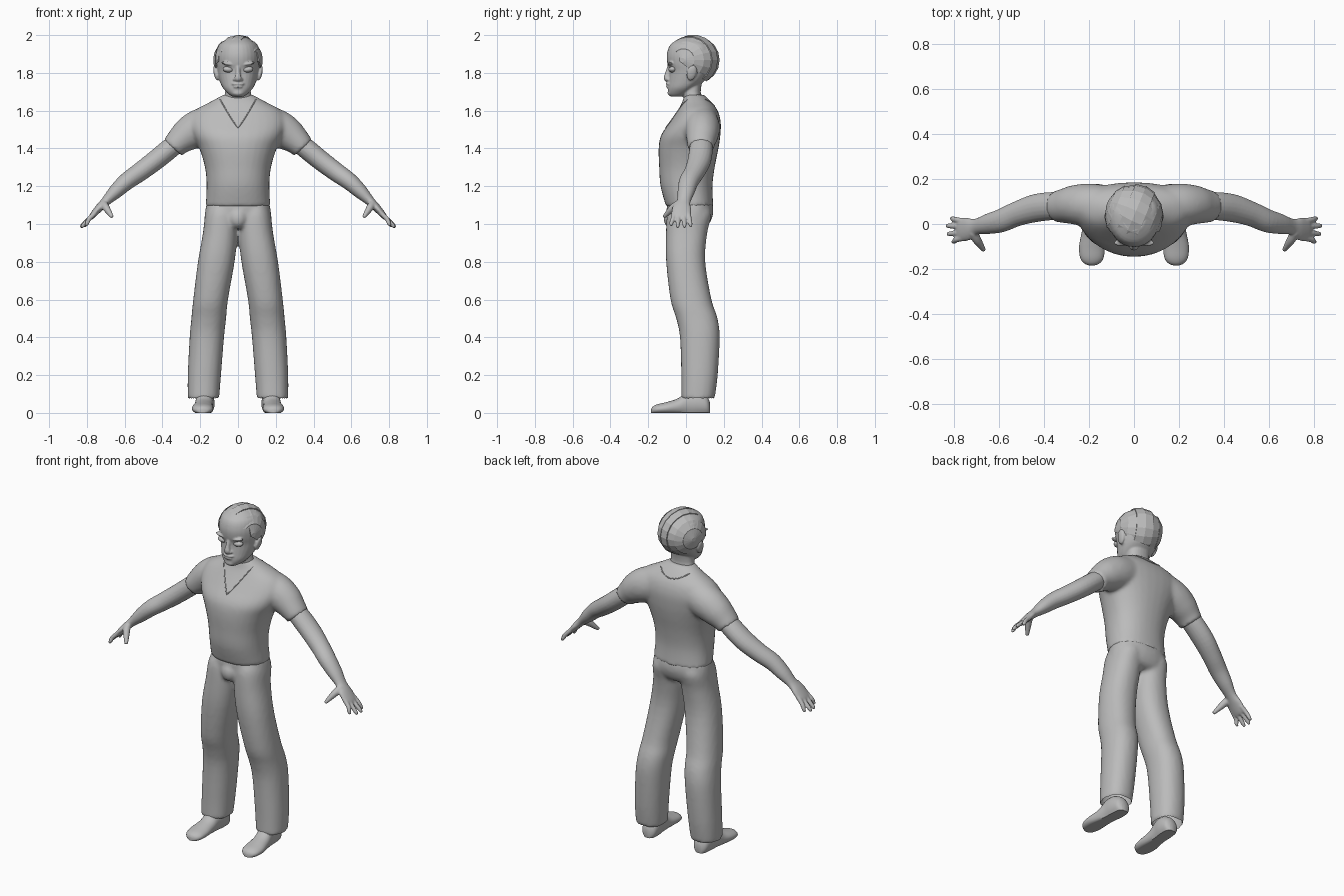
import bpy, bmesh, math
from mathutils import Vector, Matrix
from mathutils.bvhtree import BVHTree

if "Cube" in bpy.data.objects:
    bpy.data.objects.remove(bpy.data.objects["Cube"])

clay = bpy.data.materials.new("plain grey")
clay.use_nodes = True
clay.diffuse_color = (0.5, 0.5, 0.5, 1)
clay.node_tree.nodes["Principled BSDF"].inputs["Base Color"].default_value = (0.5, 0.5, 0.5, 1)


def dense(rows, k=4):
    """Smoothly fill in rows between the given ones."""
    out = []
    for i in range(len(rows) - 1):
        p = [rows[max(0, min(len(rows) - 1, i + j))] for j in (-1, 0, 1, 2)]
        for s in range(k):
            t = s / k
            out.append([b + 0.5 * t * (c - a + t * (2*a - 5*b + 4*c - d + t * (3*b - a - 3*c + d)))
                        for a, b, c, d in zip(*p)])
    return out + [list(rows[-1])]


def bridge(bm, rings):
    """Skin a list of rings and close both ends."""
    vs = [[bm.verts.new(p) for p in r] for r in rings]
    n = len(vs[0])
    for a, b in zip(vs, vs[1:]):
        for i in range(n):
            bm.faces.new((a[i], a[(i + 1) % n], b[(i + 1) % n], b[i]))
    bm.faces.new(vs[0][::-1])
    bm.faces.new(vs[-1])


def stack(bm, rows, n=32, mid=0.55, square=0.9, side=1):
    """Upright form: rows of z, x centre, half width, front y, back y."""
    rings = []
    for z, x, w, f, b in dense(rows):
        yc, ring = f + mid * (b - f), []
        for i in range(n):
            a = math.tau * i / n
            c, s = math.cos(a), math.sin(a)
            sx = math.copysign(abs(c) ** square, c)
            sy = math.copysign(abs(s) ** square, s)
            ring.append((side * (x + w * sx), yc + sy * (b - yc if s > 0 else yc - f), z))
        rings.append(ring)
    bridge(bm, rings)


def tube(bm, rows, n=20, side=1):
    """Limb: rows of x, y, z, radius across y, radius in the x-z plane."""
    rows, rings = dense(rows), []
    for i, (x, y, z, ry, rz) in enumerate(rows):
        d = Vector(rows[min(i + 1, len(rows) - 1)][:3]) - Vector(rows[max(i - 1, 0)][:3])
        v = d.cross(Vector((0, 1, 0))).normalized()
        u = v.cross(d).normalized()
        rings.append([(side * q.x, q.y, q.z) for q in
                      (Vector((x, y, z)) + u * ry * math.cos(math.tau * j / n)
                       + v * rz * math.sin(math.tau * j / n) for j in range(n))])
    bridge(bm, rings)


def blob(bm, loc, size, rot=(0, 0, 0)):
    m = Matrix.LocRotScale(Vector(loc), Matrix.Rotation(rot[1], 3, 'Y') @ Matrix.Rotation(rot[0], 3, 'X'),
                           Vector(size))
    bmesh.ops.create_uvsphere(bm, u_segments=20, v_segments=14, radius=1, matrix=m)


def finish(bm, name, voxel=0, smooth=5, shade=True):
    bmesh.ops.recalc_face_normals(bm, faces=bm.faces)
    me = bpy.data.meshes.new(name)
    bm.to_mesh(me)
    bm.free()
    ob = bpy.data.objects.new(name, me)
    bpy.context.collection.objects.link(ob)
    if voxel:
        r = ob.modifiers.new("fuse", 'REMESH')
        r.mode, r.voxel_size = 'VOXEL', voxel
        s = ob.modifiers.new("soften", 'SMOOTH')
        s.iterations, s.factor = smooth, 0.5
        dg = bpy.context.evaluated_depsgraph_get()
        ob.data = bpy.data.meshes.new_from_object(ob.evaluated_get(dg))
        ob.modifiers.clear()
    ob.data.materials.clear()
    ob.data.materials.append(clay)
    for p in ob.data.polygons:
        p.use_smooth = shade
        p.material_index = 0
    if shade:
        bpy.ops.object.select_all(action='DESELECT')
        ob.select_set(True)
        bpy.context.view_layer.objects.active = ob
        bpy.ops.object.shade_smooth_by_angle(angle=math.radians(50))
    return ob


# Shirt: torso with short sleeves
bm = bmesh.new()
stack(bm, [(1.09, 0, .172, -.105, .145), (1.2, 0, .166, -.135, .14), (1.3, 0, .175, -.142, .152),
           (1.4, 0, .205, -.145, .172), (1.47, 0, .24, -.132, .182), (1.54, 0, .26, -.085, .184),
           (1.6, 0, .23, -.045, .168), (1.645, 0, .15, -.02, .135), (1.685, 0, .075, -.01, .095)])
for side in (1, -1):
    tube(bm, [(.1, .085, 1.54, .085, .1), (.2, .085, 1.51, .095, .1), (.265, .085, 1.475, .088, .09),
              (.315, .08, 1.435, .076, .072), (.345, .08, 1.403, .07, .063)], side=side)
shirt = finish(bm, "shirt", .011)

# Trousers: hips, two legs and open cuffs
bm = bmesh.new()
stack(bm, [(1.15, 0, .15, -.085, .125), (1.1, 0, .168, -.1, .142), (1.05, 0, .176, -.1, .143),
           (1.0, 0, .175, -.095, .122), (.98, 0, .15, -.07, .09)])
blob(bm, (0, -.075, 1.03), (.05, .045, .055))
for side in (1, -1):
    stack(bm, [(.075, .183, .083, -.025, .152), (.2, .178, .088, -.025, .168), (.4, .165, .091, -.032, .178),
               (.5, .155, .092, -.052, .167), (.6, .145, .092, -.082, .135), (.8, .115, .097, -.105, .102),
               (.95, .094, .092, -.106, .112), (1.05, .088, .086, -.1, .135), (1.1, .085, .07, -.08, .12)],
          mid=.5, side=side)
trousers = finish(bm, "trousers", .011)
bm = bmesh.new()
bm.from_mesh(trousers.data)
bmesh.ops.delete(bm, geom=[f for f in bm.faces if f.normal.z < -.7 and f.calc_center_median().z < .1],
                 context='FACES')
bm.to_mesh(trousers.data)
bm.free()

# Feet with flat soles
for side, label in ((1, "left"), (-1, "right")):
    bm, rings = bmesh.new(), []
    for y, x, w, h in dense([(.128, .172, .02, .05), (.11, .172, .043, .09), (.06, .174, .05, .12),
                             (.01, .178, .047, .12), (-.04, .183, .05, .078), (-.1, .187, .057, .058),
                             (-.15, .187, .052, .046), (-.175, .187, .034, .034), (-.184, .187, .012, .02)]):
        rings.append([(side * (x + w * math.cos(a)), y,
                       max(0, h * (.42 + .58 * math.sin(a)))) for a in (math.tau * i / 24 for i in range(24))])
    bridge(bm, rings)
    finish(bm, label + "_foot")

    # Bare arm, palm, fingers and thumb
    bm = bmesh.new()
    tube(bm, [(.29, .08, 1.455, .055, .05), (.36, .08, 1.4, .062, .054), (.44, .07, 1.335, .062, .053),
              (.52, .045, 1.275, .055, .05), (.59, .015, 1.225, .052, .046), (.65, 0, 1.17, .045, .038),
              (.7, -.012, 1.12, .036, .025), (.735, -.022, 1.085, .05, .021), (.77, -.026, 1.045, .052, .016),
              (.782, -.026, 1.03, .044, .011)], side=side)
    for y0, y1, x1, z1 in ((.013, .024, .812, .99), (-.013, -.008, .83, .985),
                           (-.039, -.044, .826, .985), (-.062, -.078, .805, .995)):
        tube(bm, [(.755, y0, 1.06, .013, .013), (.79, (y0 + y1) / 2, 1.025, .0125, .0125),
                  (x1 - .006, y1, z1 + .008, .011, .011), (x1 + .003, y1, z1 - .005, .006, .006)],
             n=12, side=side)
    tube(bm, [(.715, -.035, 1.11, .02, .022), (.698, -.07, 1.085, .02, .02),
              (.678, -.1, 1.055, .014, .014), (.666, -.118, 1.036, .009, .009)], n=12, side=side)
    finish(bm, label + "_arm", .005, 4)

# Head and neck with nose, lips, brows and ears
bm = bmesh.new()
stack(bm, [(1.675, 0, .03, -.083, -.02), (1.69, 0, .052, -.094, .01), (1.72, 0, .08, -.096, .05),
           (1.76, 0, .098, -.092, .1), (1.81, 0, .112, -.088, .135), (1.85, 0, .118, -.099, .15),
           (1.9, 0, .118, -.101, .15), (1.95, 0, .1, -.082, .13), (1.985, 0, .05, -.03, .07)],
      mid=.6, square=.95)
stack(bm, [(1.58, 0, .1, -.01, .12), (1.65, 0, .08, -.01, .09), (1.7, 0, .068, -.02, .078),
           (1.78, 0, .066, -.02, .09)], n=24)
tube(bm, [(0, -.084, 1.845, .01, .012), (0, -.096, 1.8, .014, .012), (0, -.104, 1.772, .014, .019),
          (0, -.1, 1.757, .008, .012)], n=14)
blob(bm, (0, -.09, 1.742), (.036, .018, .007))
blob(bm, (0, -.089, 1.726), (.028, .017, .007))
blob(bm, (0, -.082, 1.694), (.03, .016, .016))
for side in (1, -1):
    blob(bm, (side * .055, -.083, 1.848), (.036, .016, .008), (0, -side * .2))
    blob(bm, (side * .017, -.093, 1.765), (.01, .012, .008))
    blob(bm, (side * .117, .03, 1.8), (.012, .026, .042), (-.25, side * .2))
finish(bm, "head", .005, 3)

for side, label in ((1, "left"), (-1, "right")):
    bm = bmesh.new()
    blob(bm, (side * .052, -.071, 1.818), (.029, .022, .016), (0, -side * .1))
    finish(bm, label + "_eye")

# Hair: stepped flat-sided strands running front to back, trimmed along the hairline
bm, rings = bmesh.new(), []
steps = (.98, 1.02, .97, 1.01, 1.03, .99, 1.02, .97)
turn = Matrix.Rotation(math.radians(-24), 3, 'Z')
for k, s in enumerate(steps):
    for lat in (k, k + 1):
        t = math.pi * (.03 + .94 * lat / len(steps))
        ring = []
        for j in range(18):
            a = math.tau * j / 18
            p = turn @ Vector((-math.cos(t), s * math.sin(t) * math.cos(a), s * math.sin(t) * math.sin(a)))
            ring.append((p.x * .13, .037 + p.y * .14, 1.868 + p.z * .131))
        rings.append(ring)
bridge(bm, rings)
planes = (((0, 0, 1.905), (0, .15, 1)), ((0, 0, 1.835), (0, .75, 1)), ((0, -.035, 0), (0, 1, -.0)))
for co, no in planes:
    bmesh.ops.bisect_plane(bm, geom=bm.verts[:] + bm.edges[:] + bm.faces[:], plane_co=co, plane_no=no)


def bare(c):
    above = [(c - Vector(co)).dot(Vector(no)) > 0 for co, no in planes]
    return not (above[1] if above[2] else above[0])


bmesh.ops.delete(bm, geom=[f for f in bm.faces if bare(f.calc_center_median())], context='FACES')
hair = finish(bm, "hair", shade=False)
thick = hair.modifiers.new("thickness", 'SOLIDIFY')
thick.thickness, thick.offset = .016, -1

# Neckline seams laid on the shirt
tree = BVHTree.FromPolygons([v.co for v in shirt.data.vertices], [p.vertices for p in shirt.data.polygons])


def seam(name, pts, facing):
    cu = bpy.data.curves.new(name, 'CURVE')
    cu.dimensions, cu.bevel_depth, cu.bevel_resolution = '3D', .003, 1
    hits = [tree.ray_cast(Vector((x, facing, z)), Vector((0, -facing, 0)))[0] for x, z in pts]
    hits = [h for h in hits if h]
    sp = cu.splines.new('POLY')
    sp.points.add(len(hits) - 1)
    for p, h in zip(sp.points, hits):
        p.co = (*h, 1)
    cu.materials.append(clay)
    bpy.context.collection.objects.link(bpy.data.objects.new(name, cu))


span = [i / 12 for i in range(-12, 13)]
seam("v_neck_seam", [(.095 * t, 1.51 + .15 * abs(t) ** 1.15) for t in span], -1)
seam("back_collar_seam", [(.095 * t, 1.625 + .035 * t * t) for t in span], 1)
